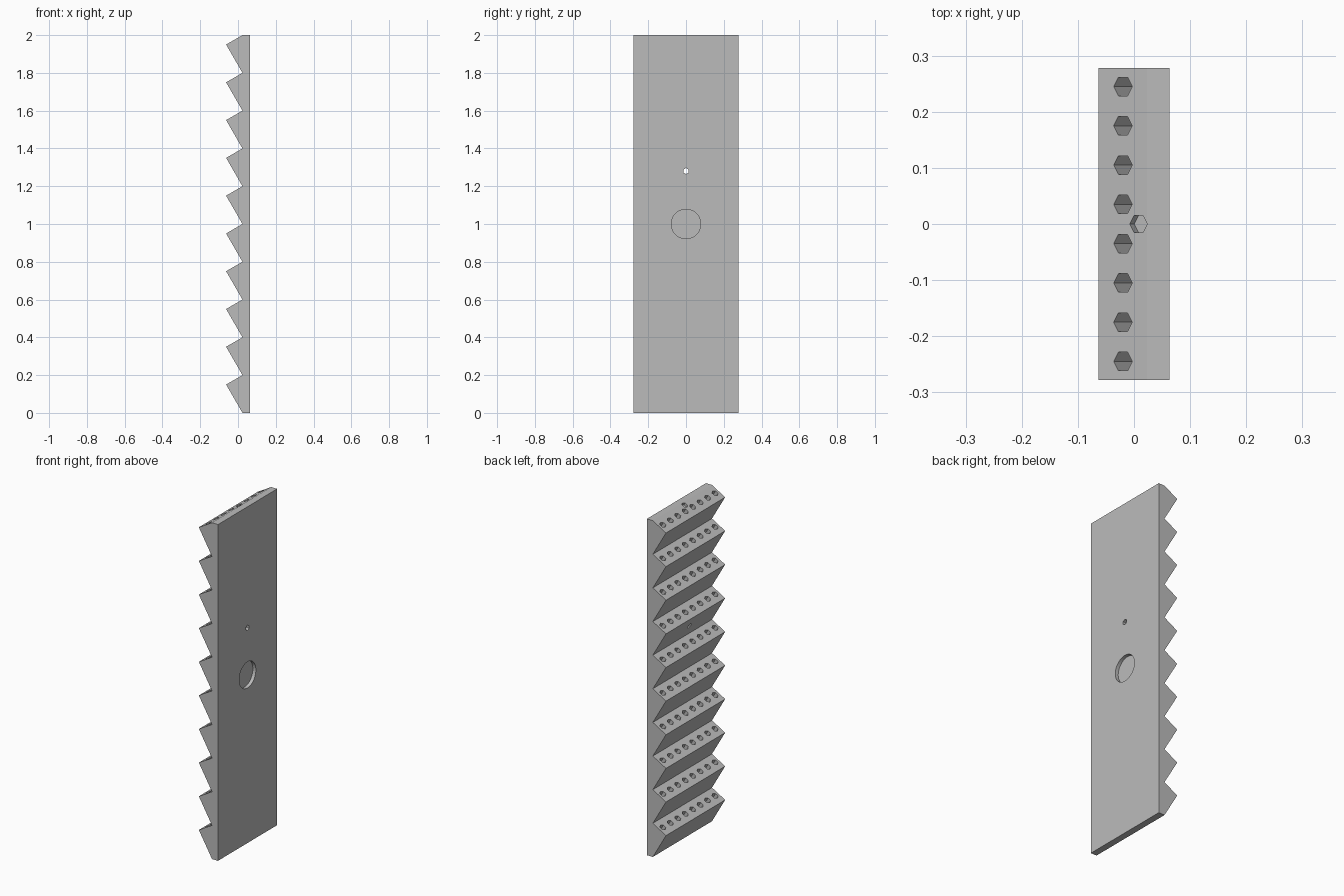
import bpy, bmesh
from math import radians, sin, cos
from mathutils import Matrix, Vector

if "Cube" in bpy.data.objects:
    bpy.data.objects.remove(bpy.data.objects["Cube"])

TEETH, PITCH = 10, 0.2
HALF_WIDTH = 0.278
BACK, VALLEY, TIP = 0.063, 0.0236, -0.063
SLOPE = radians(30)
INWARD = Vector((sin(SLOPE), 0, -cos(SLOPE)))  # square to the tooth tops

grey = bpy.data.materials.new("grey")
grey.use_nodes = True
grey.diffuse_color = (0.5, 0.5, 0.5, 1)
grey.node_tree.nodes["Principled BSDF"].inputs["Base Color"].default_value = grey.diffuse_color


def make_object(name, bm):
    bmesh.ops.recalc_face_normals(bm, faces=bm.faces)
    mesh = bpy.data.meshes.new(name)
    bm.to_mesh(mesh)
    bm.free()
    mesh.materials.append(grey)
    obj = bpy.data.objects.new(name, mesh)
    bpy.context.collection.objects.link(obj)
    return obj


def add_hole(bm, mouth, direction, radius, depth, sides=6):
    """Prism that starts a little outside the mouth and ends at the depth."""
    outside = 0.02
    turn = direction.to_track_quat('Z', 'Y').to_matrix().to_4x4()
    spin = Matrix.Rotation(radians(90), 4, 'Z') if abs(turn[1][0]) < 0.5 else Matrix()
    centre = mouth + direction * (depth - outside) / 2
    bmesh.ops.create_cone(bm, cap_ends=True, segments=sides, radius1=radius, radius2=radius,
                          depth=depth + outside,
                          matrix=Matrix.Translation(centre) @ turn @ spin)


# Saw-toothed slab, drawn as a side profile and extruded across the width
bm = bmesh.new()
outline = [(BACK, 0), (BACK, TEETH * PITCH)]
for i in range(TEETH, 0, -1):
    outline += [(VALLEY, i * PITCH), (TIP, i * PITCH - PITCH / 4)]
outline.append((VALLEY, 0))
side = bm.faces.new([bm.verts.new((x, -HALF_WIDTH, z)) for x, z in outline])
extruded = bmesh.ops.extrude_face_region(bm, geom=[side])
bmesh.ops.translate(bm, vec=(0, 2 * HALF_WIDTH, 0),
                    verts=[v for v in extruded["geom"] if isinstance(v, bmesh.types.BMVert)])
slab = make_object("toothed_slab", bm)

# Hexagonal sockets along the top of every tooth
bm = bmesh.new()
for i in range(1, TEETH + 1):
    for j in range(8):
        mouth = Vector(((VALLEY + TIP) / 2, (j - 3.5) * 0.07, i * PITCH - PITCH / 8))
        add_hole(bm, mouth, INWARD, 0.019, 0.1)

# Shallow socket at the root of the top tooth
add_hole(bm, Vector((0.008, 0, 1.991)), INWARD, 0.018, 0.016)

# Round recess and small through hole in the flat face
add_hole(bm, Vector((BACK, 0, 1)), Vector((-1, 0, 0)), 0.078, 0.02, 48)
add_hole(bm, Vector((BACK, 0, 1.28)), Vector((-1, 0, 0)), 0.016, 0.2)
cutter = make_object("hole_cutter", bm)
cutter.hide_render = True

# Cut the holes
cut = slab.modifiers.new("holes", 'BOOLEAN')
cut.operation = 'DIFFERENCE'
cut.solver = 'EXACT'
cut.object = cutter
bpy.context.view_layer.objects.active = slab
slab.select_set(True)
bpy.ops.object.modifier_apply(modifier=cut.name)
bpy.data.objects.remove(cutter)
